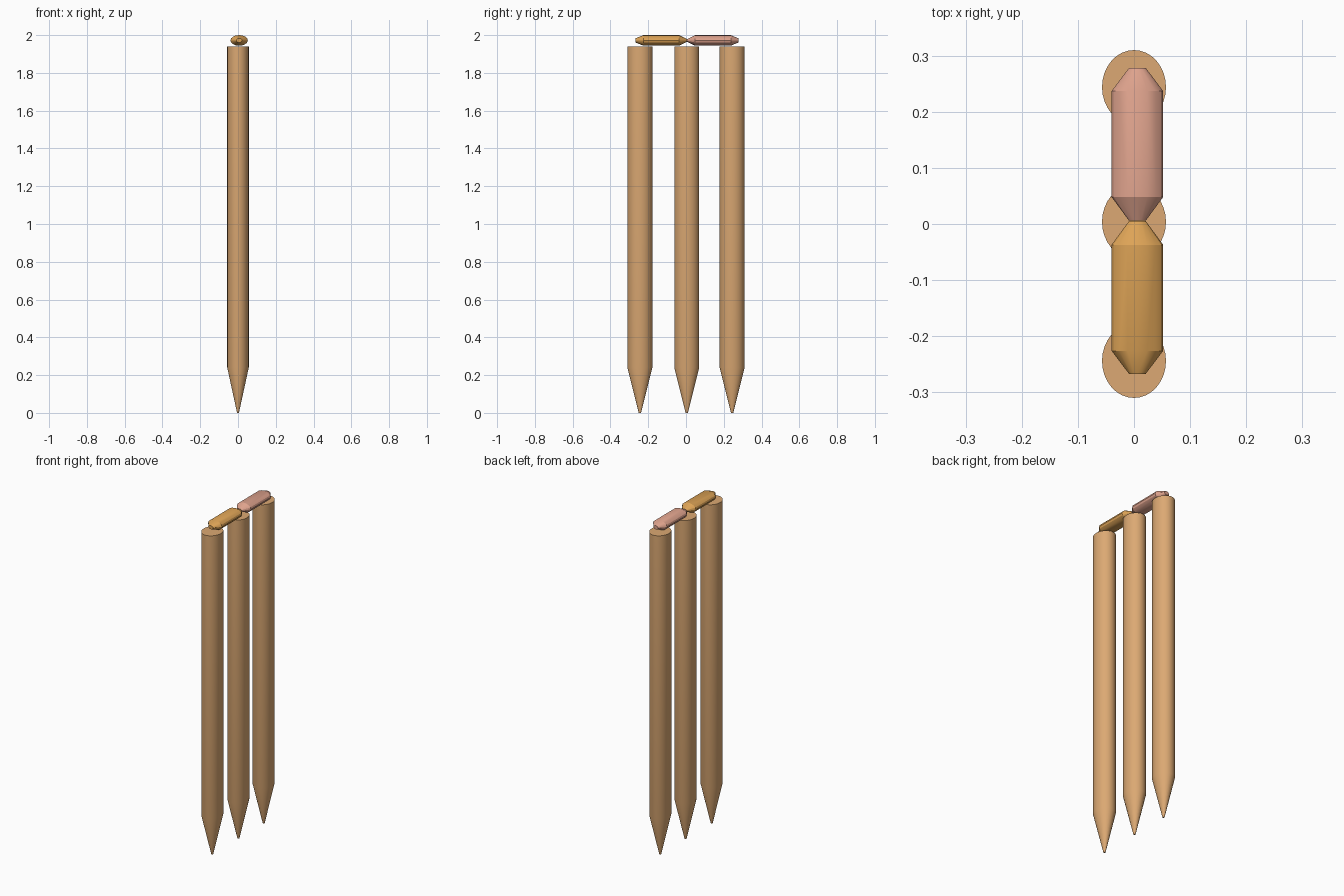
import bpy
import bmesh
import math

if "Cube" in bpy.data.objects:
    bpy.data.objects.remove(bpy.data.objects["Cube"])


def material(name, rgb):
    """Flat colour given as sRGB 0-255, stored linear."""
    m = bpy.data.materials.new(name)
    lin = [((c / 255 + 0.055) / 1.055) ** 2.4 for c in rgb]
    m.diffuse_color = (*lin, 1)
    m.use_nodes = True
    m.node_tree.nodes["Principled BSDF"].inputs["Base Color"].default_value = m.diffuse_color
    return m


def loft(name, rings, sides, place, mat):
    """Capped tube through rings (distance, radius_a, radius_b)."""
    bm = bmesh.new()
    loops = []
    for d, ra, rb in rings:
        loops.append([bm.verts.new(place(ra * math.cos(2 * math.pi * i / sides),
                                         rb * math.sin(2 * math.pi * i / sides), d))
                      for i in range(sides)])
    for low, high in zip(loops, loops[1:]):
        for i in range(sides):
            j = (i + 1) % sides
            bm.faces.new((low[i], low[j], high[j], high[i]))
    bm.faces.new(loops[0][::-1])
    bm.faces.new(loops[-1])
    bmesh.ops.recalc_face_normals(bm, faces=bm.faces)
    mesh = bpy.data.meshes.new(name)
    bm.to_mesh(mesh)
    bm.free()
    mesh.materials.append(mat)
    ob = bpy.data.objects.new(name, mesh)
    bpy.context.collection.objects.link(ob)
    bpy.ops.object.select_all(action='DESELECT')
    ob.select_set(True)
    bpy.context.view_layer.objects.active = ob
    bpy.ops.object.shade_smooth_by_angle(angle=math.radians(25))
    return ob


wood = material("stump wood", (220, 169, 115))
amber = material("amber wood", (221, 163, 86))
pink = material("pink wood", (223, 163, 141))

# Three upright stumps, slightly oval, sharpened at the foot
stump_rings = [(0, 0.005, 0.006), (0.24, 0.057, 0.066), (1.94, 0.057, 0.066)]
for label, y in (("front", -0.244), ("middle", 0.004), ("back", 0.244)):
    loft(label + "_stump", stump_rings, 32,
         lambda a, b, d, y=y: (a, y + b, d), wood)

# Two bails lying across the tops, tapered at both ends
for label, sign, offset, mat in (("front", -1, 0.005, amber), ("back", 1, 0.006, pink)):
    bail_rings = [(0.0, 0.015, 0.007), (0.042, 0.046, 0.028),
                  (0.231, 0.046, 0.028), (0.272, 0.015, 0.011)]
    loft(label + "_bail", bail_rings, 16,
         lambda a, b, d, s=sign, o=offset: (0.006 + a, o + s * d, 1.972 + b), mat)
